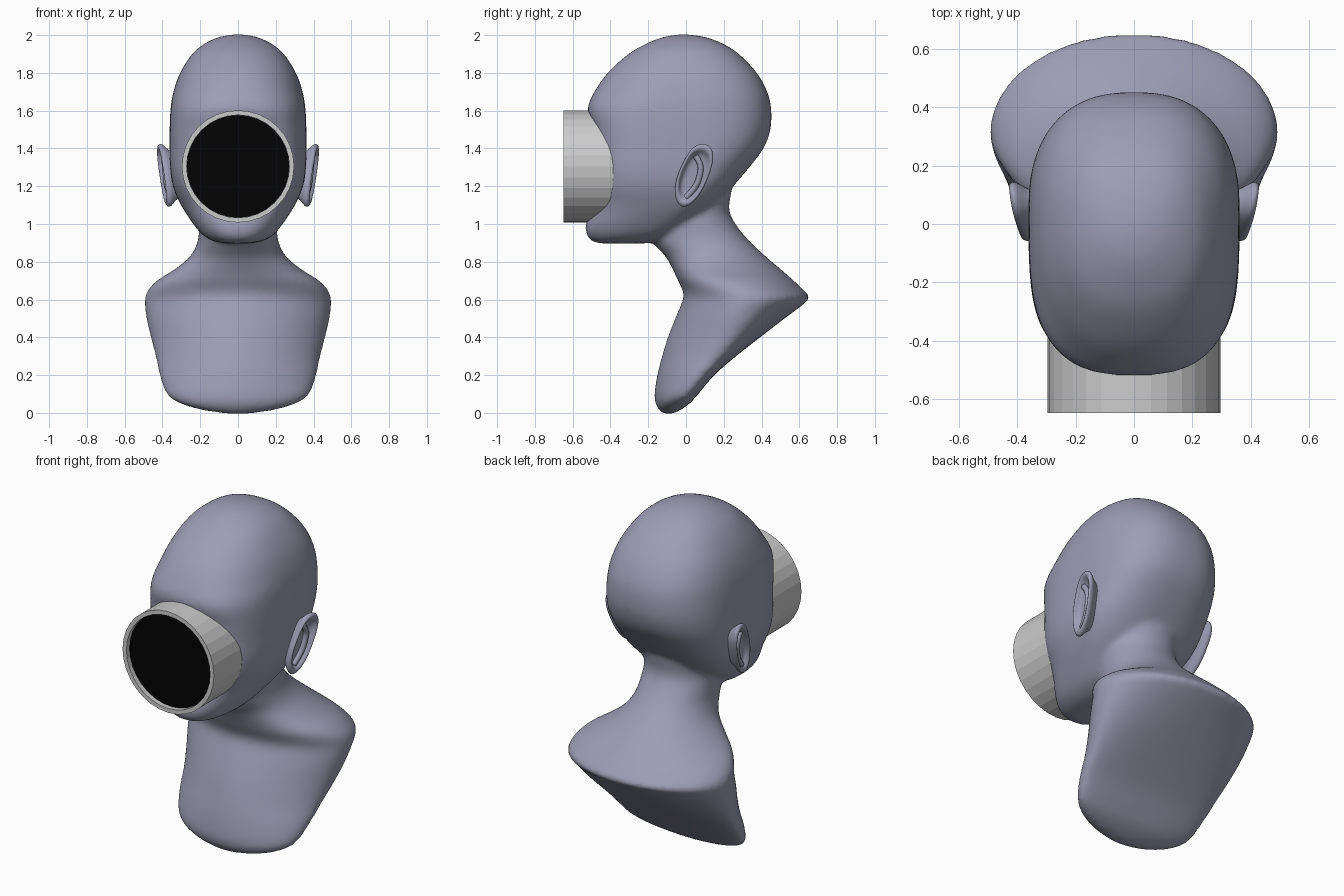
import bpy, bmesh
from math import sin, cos, pi
from mathutils import Vector

if "Cube" in bpy.data.objects:
    bpy.data.objects.remove(bpy.data.objects["Cube"])


def material(name, rgb):
    m = bpy.data.materials.new(name)
    m.diffuse_color = (*rgb, 1)
    m.use_nodes = True
    m.node_tree.nodes["Principled BSDF"].inputs["Base Color"].default_value = m.diffuse_color
    return m


def make_object(name, bm, mat=None, smooth=False):
    bmesh.ops.recalc_face_normals(bm, faces=bm.faces)
    me = bpy.data.meshes.new(name)
    bm.to_mesh(me)
    bm.free()
    for p in me.polygons:
        p.use_smooth = smooth
    if mat:
        me.materials.append(mat)
    ob = bpy.data.objects.new(name, me)
    bpy.context.collection.objects.link(ob)
    return ob


def loft(bm, rings, cap_start=True, cap_end=True):
    vs = [[bm.verts.new(p) for p in r] for r in rings]
    n = len(vs[0])
    for a, b in zip(vs, vs[1:]):
        for i in range(n):
            j = (i + 1) % n
            bm.faces.new((a[i], a[j], b[j], b[i]))
    if cap_start:
        bm.faces.new(vs[0][::-1])
    if cap_end:
        bm.faces.new(vs[-1])


def refine(rows, steps=4):
    """Catmull-Rom interpolation between profile rows."""
    out = []
    for i in range(len(rows) - 1):
        quad = (rows[max(i - 1, 0)], rows[i], rows[i + 1], rows[min(i + 2, len(rows) - 1)])
        for s in range(steps):
            t = s / steps
            out.append([b + .5 * t * (c - a + t * (2 * a - 5 * b + 4 * c - d + t * (3 * (b - c) + d - a)))
                        for a, b, c, d in zip(*quad)])
    return out + [list(rows[-1])]


def section(z, front, back, width, widest, nf, nb, n=64):
    """Horizontal section: superellipse halves meeting at the widest point."""
    mid = front + (back - front) * widest
    pts = []
    for i in range(n):
        a = 2 * pi * i / n
        c, s = cos(a), sin(a)
        e = 2 / (nb if s > 0 else nf)
        x = width * abs(c) ** e * (1 if c > 0 else -1)
        y = mid + (back - mid if s > 0 else front - mid) * abs(s) ** e
        pts.append((x, y, z))
    return pts


skin = material("skin", (.34, .34, .46))
black = material("black", (.001, .001, .001))

# Chest and neck: z, front y, back y, half width, widest fraction, front roundness
chest = [(-.004, -.12, -.07, .06, .5, 2), (.015, -.142, -.03, .19, .6, 1.9), (.05, -.162, .02, .31, .68, 1.8),
         (.1, -.167, .065, .38, .74, 1.75), (.2, -.152, .15, .417, .77, 1.75), (.3, -.127, .265, .437, .74, 1.75),
         (.4, -.096, .392, .462, .67, 1.75), (.5, -.057, .522, .485, .58, 1.77), (.57, -.027, .615, .493, .52, 1.8),
         (.61, -.014, .655, .492, .49, 1.83), (.65, -.018, .622, .477, .48, 1.9), (.7, -.042, .57, .43, .48, 2),
         (.76, -.07, .502, .335, .48, 2.1), (.83, -.11, .42, .253, .5, 2.1), (.91, -.18, .335, .213, .52, 2.05),
         (1.0, -.2, .262, .206, .54, 2.05), (1.08, -.17, .228, .206, .5, 2.05), (1.2, -.12, .24, .21, .5, 2.05),
         (1.35, -.1, .2, .2, .5, 2.05)]
# Head, chin to crown, same columns
head = [(.897, -.45, -.22, .06, .5, 2.2), (.908, -.495, -.15, .125, .55, 2.3), (.94, -.525, -.06, .185, .6, 2.3),
        (1.0, -.53, .05, .237, .62, 2.4), (1.1, -.495, .16, .302, .68, 2.7), (1.2, -.48, .25, .345, .67, 3.3),
        (1.3, -.475, .335, .36, .62, 3.6), (1.4, -.475, .41, .362, .59, 3.6), (1.5, -.49, .447, .362, .57, 3.4),
        (1.61, -.52, .451, .357, .56, 2.9), (1.7, -.485, .43, .342, .55, 2.5), (1.8, -.415, .375, .307, .53, 2.3),
        (1.9, -.305, .28, .243, .5, 2.2), (1.955, -.21, .195, .177, .5, 2.1), (1.99, -.12, .1, .1, .5, 2),
        (2.003, -.04, .01, .03, .5, 2)]

# Bust: both lofts fused by a voxel remesh and relaxed
bm = bmesh.new()
loft(bm, [section(*r, 2.05 + 2 * max(0, r[4] - .54)) for r in refine(chest)])
loft(bm, [section(*r, 2.45) for r in refine(head)])
bust = make_object("bust", bm, skin, True)
mod = bust.modifiers.new("fuse", 'REMESH')
mod.mode = 'VOXEL'
mod.voxel_size = .014
mod.use_smooth_shade = True
mod = bust.modifiers.new("relax", 'SMOOTH')
mod.factor = .5
mod.iterations = 14


def ear_x(y, z):
    """Slanted plane the ear lies in."""
    return .347 + .09 * (z - 1.1) + .16 * (y + .05)


# Ears: outline in (y, z), lofted from root over the rim into the hollow
outline = [(-.02, 1.08), (.04, 1.11), (.09, 1.18), (.125, 1.265), (.15, 1.35), (.135, 1.41),
           (.085, 1.43), (.03, 1.405), (-.005, 1.345), (-.035, 1.285), (-.06, 1.21), (-.057, 1.125)]
center = Vector((.04, 1.26))
for side, name in ((1, "ear_left"), (-1, "ear_right")):
    bm = bmesh.new()
    rings = []
    for scale, lift in ((.62, -.09), (.76, -.03), (.98, -.002), (1.03, .016), (.92, .032),
                        (.78, .022), (.68, -.004), (.3, -.01)):
        ring = []
        for p in outline:
            y, z = center + (Vector(p) - center) * scale
            ring.append((side * (ear_x(y, z) + lift), y, z))
        rings.append(ring)
    loft(bm, rings)
    ear = make_object(name, bm, skin, True)
    mod = ear.modifiers.new("round", 'SUBSURF')
    mod.levels = mod.render_levels = 2

    # Inner fold of the ear
    cu = bpy.data.curves.new(name + "_fold", 'CURVE')
    cu.dimensions = '3D'
    cu.bevel_depth = .016
    cu.bevel_resolution = 2
    cu.use_fill_caps = True
    sp = cu.splines.new('NURBS')
    path = [(.0, 1.14), (.05, 1.19), (.075, 1.26), (.08, 1.32), (.05, 1.36)]
    sp.points.add(len(path) - 1)
    for q, (y, z) in zip(sp.points, path):
        q.co = (side * (ear_x(y, z) + .002), y, z, 1)
    sp.use_endpoint_u = True
    sp.order_u = 3
    cu.materials.append(skin)
    bpy.context.collection.objects.link(bpy.data.objects.new(name + "_fold", cu))


def circle(r, y, n=32):
    return [(r * cos(2 * pi * i / n), y, 1.305 + r * sin(2 * pi * i / n)) for i in range(n)]


# Face tube, faceted, with a shallow lip
bm = bmesh.new()
loft(bm, [circle(.297, -.35), circle(.297, -.648), circle(.272, -.648), circle(.272, -.6)], True, False)
make_object("face_tube", bm)

# Black disc inside the lip
bm = bmesh.new()
loft(bm, [circle(.2715, -.6), circle(.2715, -.62)])
make_object("black_disc", bm, black)
